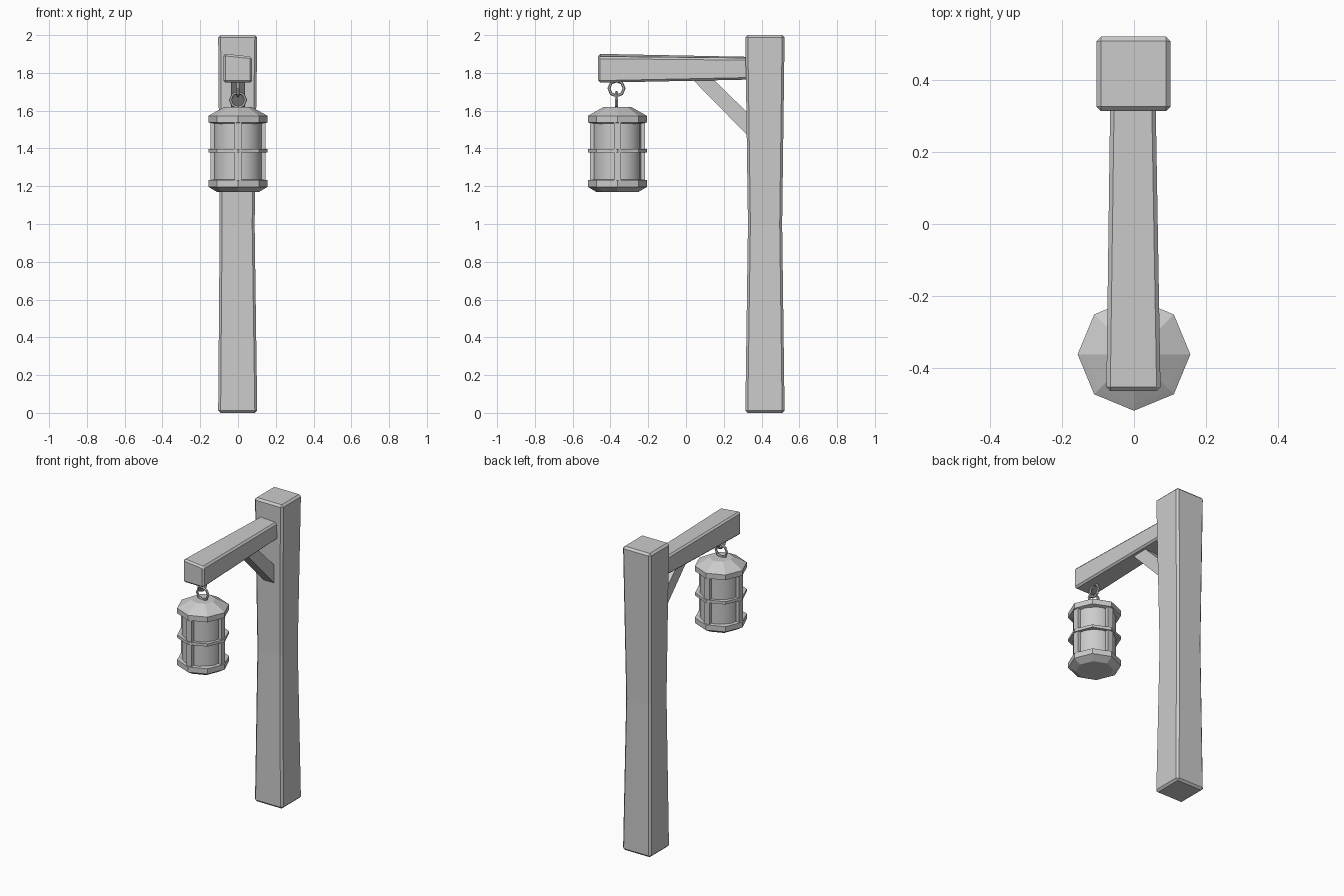
import bpy, bmesh, math
from mathutils import Vector

if "Cube" in bpy.data.objects:
    bpy.data.objects.remove(bpy.data.objects["Cube"])

LY = -0.363  # lantern axis in y


def make(name, verts, faces, bevel=0.0):
    me = bpy.data.meshes.new(name)
    me.from_pydata(verts, [], faces)
    bm = bmesh.new()
    bm.from_mesh(me)
    bmesh.ops.recalc_face_normals(bm, faces=bm.faces)
    bm.to_mesh(me)
    bm.free()
    ob = bpy.data.objects.new(name, me)
    bpy.context.collection.objects.link(ob)
    if bevel:
        m = ob.modifiers.new("bevel", "BEVEL")
        m.width = bevel
        m.segments = 1
        m.limit_method = "ANGLE"
        m.angle_limit = math.radians(40)
    return ob


def loft(name, rings, bevel=0.0, closed=False):
    """Join equal-sized vertex rings; cap the ends, or join last to first."""
    n, k = len(rings[0]), len(rings)
    verts = [v for r in rings for v in r]
    faces = []
    for i in range(k if closed else k - 1):
        a, b = i * n, (i + 1) % k * n
        faces += [(a + j, a + (j + 1) % n, b + (j + 1) % n, b + j) for j in range(n)]
    if not closed:
        faces += [tuple(range(n)), tuple(range((k - 1) * n, k * n))]
    return make(name, verts, faces, bevel)


def lathe(name, profile, sides=8, closed=False):
    """Turn (radius, z) points about the lantern axis."""
    rings = [[(r * math.cos(2 * math.pi * j / sides),
               LY + r * math.sin(2 * math.pi * j / sides), z) for j in range(sides)]
             for r, z in profile]
    return loft(name, rings, closed=closed)


def smooth(ob):
    bpy.ops.object.select_all(action="DESELECT")
    ob.select_set(True)
    bpy.context.view_layer.objects.active = ob
    bpy.ops.object.shade_smooth_by_angle(angle=math.radians(40))


# Post: square timber, slightly waisted in the middle
def post_ring(x0, x1, y0, y1, z):
    return [(x0, y0, z), (x1, y0, z), (x1, y1, z), (x0, y1, z)]


loft("post", [post_ring(-0.105, 0.102, 0.314, 0.522, 0),
              post_ring(-0.097, 0.088, 0.328, 0.509, 1.0),
              post_ring(-0.105, 0.102, 0.314, 0.522, 2.0)], bevel=0.013)


# Arm: tapers toward the post, top face slanted at the free end
def arm_ring(y, x0, x1, z0, zl, zr):
    return [(x0, y, z0), (x1, y, z0), (x1, y, zr), (x0, y, zl)]


loft("arm", [arm_ring(-0.465, -0.077, 0.074, 1.748, 1.902, 1.886),
             arm_ring(0.36, -0.066, 0.06, 1.765, 1.885, 1.878)], bevel=0.011)

# Diagonal brace under the arm
side = [(0.03, 1.77), (0.14, 1.77), (0.33, 1.585), (0.33, 1.465)]
loft("brace", [[(x, y, z) for y, z in side] for x in (-0.037, 0.037)])

# Lantern cap, base and middle band
lathe("lantern_cap", [(0.128, 1.53), (0.157, 1.538), (0.157, 1.572), (0.14, 1.582), (0.072, 1.62)])
lathe("lantern_base", [(0.112, 1.17), (0.157, 1.197), (0.157, 1.232), (0.128, 1.236)])
lathe("lantern_band", [(0.125, 1.378), (0.157, 1.378), (0.157, 1.396), (0.125, 1.396)], closed=True)

# Glass cylinder
smooth(lathe("lantern_glass", [(0.128, 1.2), (0.128, 1.55)], sides=16))

# Four upright bars
for i in range(4):
    a = i * math.pi / 2
    u, v = Vector((math.cos(a), math.sin(a), 0)), Vector((-math.sin(a), math.cos(a), 0))
    c = Vector((0, LY, 0))
    loft(f"lantern_bar_{i + 1}", [
        [c + u * r + v * t + Vector((0, 0, z)) for r, t in
         ((0.115, -0.019), (0.146, -0.019), (0.146, 0.019), (0.115, 0.019))]
        for z in (1.215, 1.555)])

# Two linked rings: lower faces front, upper faces sideways
for name, z, rot in (("lantern_ring", 1.657, (math.pi / 2, 0, 0)),
                     ("arm_ring", 1.718, (0, math.pi / 2, 0))):
    bpy.ops.mesh.primitive_torus_add(major_segments=8, minor_segments=6,
                                     major_radius=0.04, minor_radius=0.008,
                                     location=(0, LY - 0.005, z), rotation=rot)
    bpy.context.object.name = name
